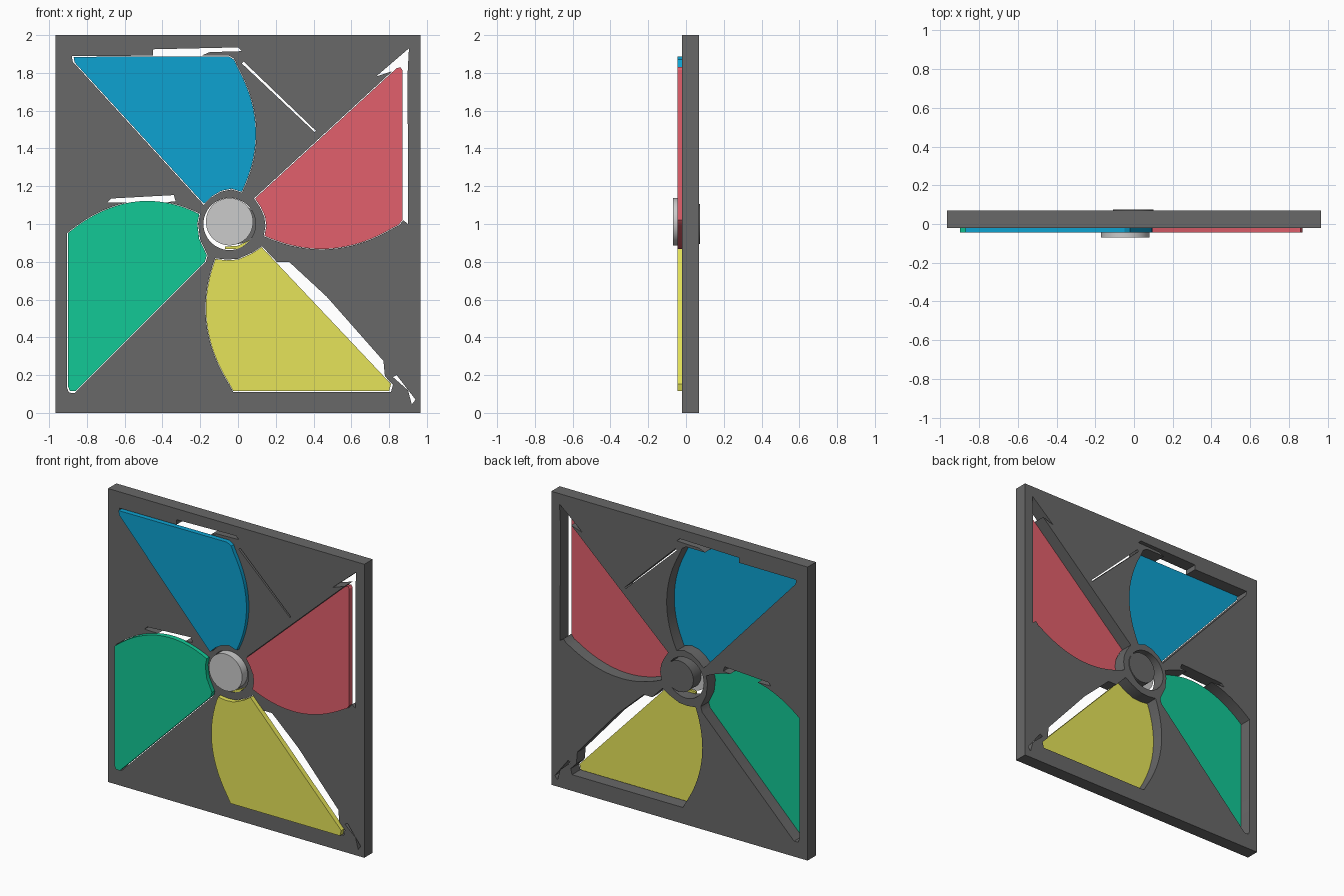
import bpy, bmesh, math
from mathutils import Vector

if "Cube" in bpy.data.objects:
    bpy.data.objects.remove(bpy.data.objects["Cube"])


def material(name, rgb):
    m = bpy.data.materials.new(name)
    m.diffuse_color = (*rgb, 1)
    m.use_nodes = True
    m.node_tree.nodes["Principled BSDF"].inputs["Base Color"].default_value = m.diffuse_color
    return m


def curve(a, mid, b, n=18):
    """Points on a smooth bow from a through mid to b."""
    a, mid, b = Vector(a), Vector(mid), Vector(b)
    d1, d2 = (mid - a).length, (b - mid).length
    m = d1 / (d1 + d2)
    pts = []
    for i in range(n + 1):
        t = i / n
        p = a * ((t - m) * (t - 1) / m) + mid * (t * (t - 1) / (m * (m - 1))) + b * (t * (t - m) / (1 - m))
        pts.append(tuple(p))
    return pts


def circle(cx, cz, r, n=64):
    return [(cx + r * math.cos(2 * math.pi * i / n), cz + r * math.sin(2 * math.pi * i / n)) for i in range(n)]


def grow(pts, f):
    cx = sum(p[0] for p in pts) / len(pts)
    cz = sum(p[1] for p in pts) / len(pts)
    return [(cx + (x - cx) * f, cz + (z - cz) * f) for x, z in pts]


def slab(name, pts, y0, y1, mat=None):
    """Extrude an x/z outline from y0 to y1."""
    bm = bmesh.new()
    face = bm.faces.new([bm.verts.new((x, y0, z)) for x, z in pts])
    ext = bmesh.ops.extrude_face_region(bm, geom=[face])
    verts = [v for v in ext["geom"] if isinstance(v, bmesh.types.BMVert)]
    bmesh.ops.translate(bm, verts=verts, vec=(0, y1 - y0, 0))
    bmesh.ops.recalc_face_normals(bm, faces=bm.faces)
    mesh = bpy.data.meshes.new(name)
    bm.to_mesh(mesh)
    bm.free()
    ob = bpy.data.objects.new(name, mesh)
    bpy.context.collection.objects.link(ob)
    if mat:
        mesh.materials.append(mat)
    return ob


def activate(ob):
    bpy.ops.object.select_all(action='DESELECT')
    ob.select_set(True)
    bpy.context.view_layer.objects.active = ob


def smooth(ob):
    activate(ob)
    bpy.ops.object.shade_smooth_by_angle(angle=math.radians(30))


def cut(target, pts):
    cutter = slab("cutter", pts, -0.2, 0.2)
    cutter.hide_render = True
    mod = target.modifiers.new("cut", 'BOOLEAN')
    mod.operation = 'DIFFERENCE'
    mod.solver = 'EXACT'
    mod.object = cutter
    activate(target)
    bpy.ops.object.modifier_apply(modifier=mod.name)
    bpy.data.objects.remove(cutter)


dark = material("dark_grey", (0.138, 0.138, 0.138))
blue = material("blue", (0.004, 0.36, 0.64))
red = material("red", (0.76, 0.117, 0.15))
yellow = material("yellow", (0.79, 0.775, 0.1))
green = material("green", (0.006, 0.58, 0.305))

# Blade outlines: one bowed side, one straight side, clipped outer end
blades = {
    "blue_blade": (blue, [(-0.18, 1.106), (-0.865, 1.855), (-0.87, 1.885), (-0.05, 1.888), (-0.02, 1.87)]
                   + curve((0.0, 1.825), (0.095, 1.465), (0.02, 1.17)) + [(-0.035, 1.187), (-0.09, 1.175), (-0.14, 1.145)]),
    "red_blade": (red, [(0.09, 1.135), (0.84, 1.825), (0.86, 1.83), (0.87, 1.815), (0.87, 1.02), (0.85, 0.995)]
                  + curve((0.82, 0.98), (0.46, 0.868), (0.14, 0.937)) + [(0.15, 0.99), (0.143, 1.04), (0.12, 1.09)]),
    "yellow_blade": (yellow, [(0.125, 0.878), (0.81, 0.153), (0.8, 0.115), (-0.025, 0.115)]
                     + curve((-0.05, 0.16), (-0.17, 0.545), (-0.12, 0.815)) + [(-0.06, 0.808), (0.0, 0.812), (0.075, 0.845)]),
    "green_blade": (green, [(-0.175, 0.8), (-0.86, 0.115), (-0.89, 0.117), (-0.9, 0.14), (-0.9, 0.953)]
                    + curve((-0.845, 0.995), (-0.465, 1.122), (-0.205, 1.053))
                    + [(-0.215, 1.0), (-0.205, 0.92), (-0.165, 0.835)]),
}

# Ragged openings and cracks in the panel beside the blades
gaps = [
    [(0.19, 0.8), (0.27, 0.8), (0.47, 0.615), (0.77, 0.275), (0.78, 0.17)],
    [(0.862, 1.03), (0.9, 1.0), (0.898, 1.8), (0.905, 1.93), (0.73, 1.78), (0.85, 1.82)],
    [(-0.45, 1.88), (-0.45, 1.925), (0.0, 1.935), (0.02, 1.915), (-0.15, 1.91), (-0.22, 1.88)],
    [(-0.69, 1.115), (-0.67, 1.135), (-0.34, 1.153), (-0.33, 1.12), (-0.45, 1.11)],
    [(0.02, 1.85), (0.03, 1.86), (0.413, 1.493), (0.405, 1.487)],
    [(0.82, 0.19), (0.84, 0.2), (0.94, 0.07), (0.92, 0.045), (0.9, 0.12)],
]

# Square panel with blade windows and a central hole
panel = slab("panel", [(-0.966, 0), (0.966, 0), (0.966, 2), (-0.966, 2)], -0.02, 0.07, dark)
for _, pts in blades.values():
    cut(panel, grow(pts, 1.012))
cut(panel, circle(-0.045, 1.0, 0.138))
for pts in gaps:
    cut(panel, pts)
smooth(panel)

# Blades sit proud of the front and leave recesses behind
for name, (mat, pts) in blades.items():
    smooth(slab(name, pts, -0.045, -0.01, mat))

# Yellow tab inside the hub hole
slab("yellow_tab", [(-0.07, 0.867), (0.01, 0.867), (0.07, 0.92), (0.0, 0.885), (-0.07, 0.88)], -0.02, -0.005, yellow)

# Hub: light front cap, dark axle to the rear
smooth(slab("hub_cap", circle(-0.045, 1.012, 0.125), -0.07, -0.01))
smooth(slab("rear_axle", circle(-0.003, 1.0, 0.105), -0.012, 0.075, dark))
